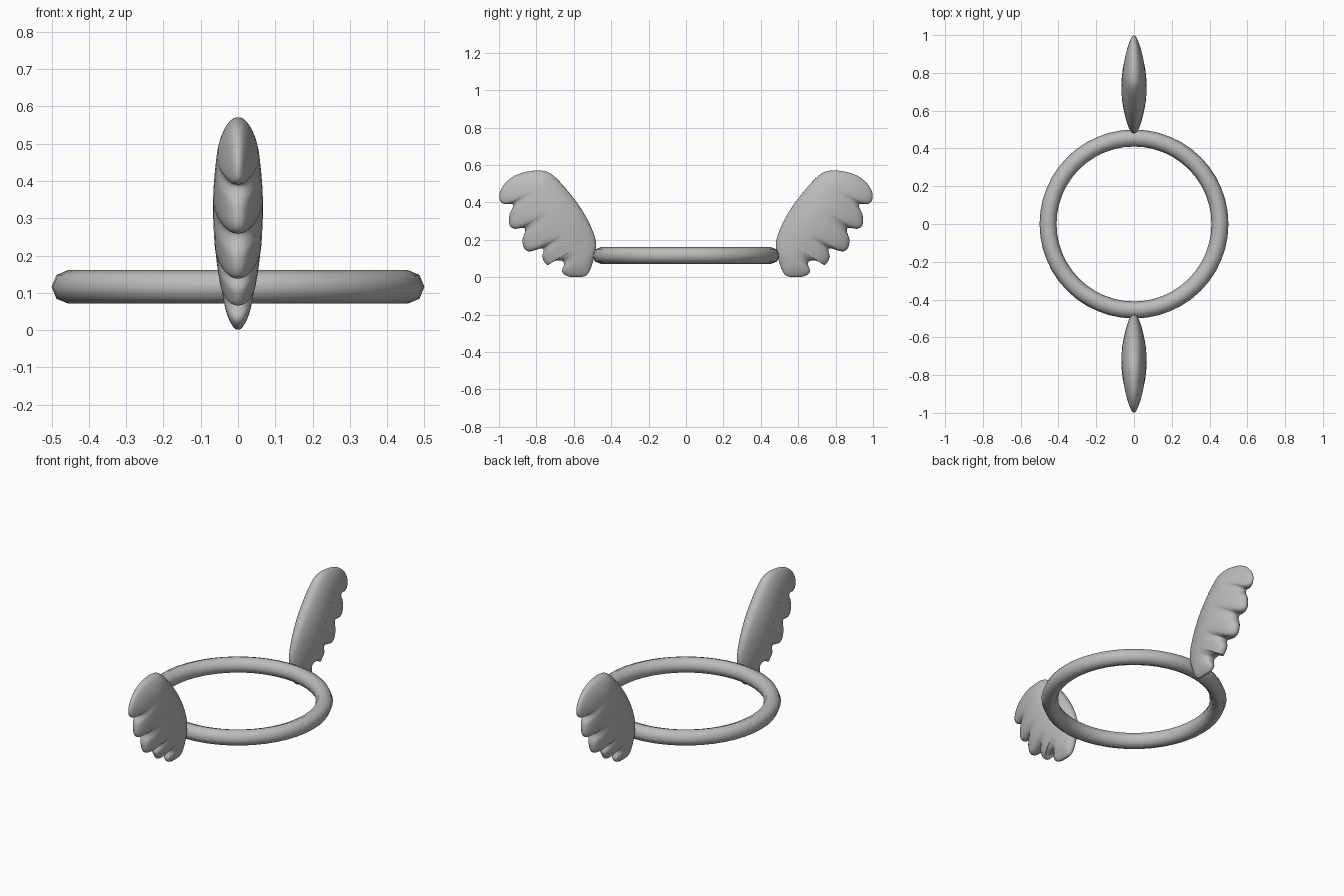
import bpy, bmesh, math
from mathutils import Vector

if "Cube" in bpy.data.objects:
    bpy.data.objects.remove(bpy.data.objects["Cube"])


def smooth_loop(points, steps):
    """Closed Catmull-Rom curve through the given points."""
    pts = [Vector(p) for p in points]
    n, out = len(pts), []
    for i in range(n):
        a, b, c, d = (pts[(i + k - 1) % n] for k in range(4))
        for j in range(steps):
            t = j / steps
            out.append(0.5 * (2 * b + (c - a) * t + (2 * a - 5 * b + 4 * c - d) * t ** 2
                              + (3 * b - a - 3 * c + d) * t ** 3))
    return out


# Wing outline in (y, z): leading edge, then the five feather tips
OUTLINE = [
    (.481, .15), (.486, .21), (.52, .295), (.57, .38), (.635, .465), (.70, .535),
    (.75, .566), (.82, .569), (.90, .55), (.96, .51), (.995, .455), (.994, .41),
    (.97, .391), (.932, .392), (.925, .375), (.944, .335), (.944, .28), (.917, .259),
    (.868, .264), (.86, .245), (.874, .20), (.865, .155), (.835, .138), (.77, .155),
    (.762, .14), (.768, .105), (.742, .066), (.71, .085), (.665, .088), (.652, .07),
    (.663, .03), (.635, .006), (.59, .001), (.54, .006), (.515, .035), (.497, .085),
]
SPINE_A, SPINE_B = Vector((.57, .08)), Vector((.80, .47))

# Mid grey finish
grey = bpy.data.materials.new("grey")
grey.diffuse_color = (0.5, 0.5, 0.5, 1)
grey.use_nodes = True
grey.node_tree.nodes["Principled BSDF"].inputs["Base Color"].default_value = grey.diffuse_color


def half_thickness(y, z):
    """Thickest in the middle of the wing, thin at the feather tips."""
    return 0.067 * (1 - ((z - .32) / .42) ** 2) * (1 - .5 * ((y - .73) / .27) ** 2)


def make_wing(name, side):
    bm = bmesh.new()
    loop = smooth_loop(OUTLINE, 5)
    axis = SPINE_B - SPINE_A
    rings = 9
    centres = []
    for p in loop:
        t = min(1, max(0, (p - SPINE_A).dot(axis) / axis.length_squared))
        centres.append(SPINE_A + axis * (round(t * 30) / 30))
    for face_side in (1, -1):
        rows = []
        for r in range(rings + 1):
            ang = r / rings * math.pi / 2
            s = math.cos(ang)
            row = []
            for p, c in zip(loop, centres):
                q = c.lerp(p, s)
                x = face_side * half_thickness(q.x, q.y) * math.sin(ang) ** 0.85
                row.append(bm.verts.new((x, side * q.x, q.y)))
            rows.append(row)
        n = len(loop)
        for lower, upper in zip(rows, rows[1:]):
            for i in range(n):
                j = (i + 1) % n
                bm.faces.new((lower[i], lower[j], upper[j], upper[i]))
    # weld the rim and the central ridge
    bmesh.ops.remove_doubles(bm, verts=bm.verts, dist=0.0003)
    bmesh.ops.recalc_face_normals(bm, faces=bm.faces)
    for f in bm.faces:
        f.smooth = True
    mesh = bpy.data.meshes.new(name)
    bm.to_mesh(mesh)
    bm.free()
    mesh.materials.append(grey)
    ob = bpy.data.objects.new(name, mesh)
    bpy.context.collection.objects.link(ob)
    return ob


# Ring with an eight-sided section
bpy.ops.mesh.primitive_torus_add(major_radius=0.455, minor_radius=0.045, major_segments=48,
                                 minor_segments=8, location=(0, 0, 0.116))
ring = bpy.context.object
ring.name = "ring"
ring.data.materials.append(grey)
bpy.ops.object.shade_smooth()

# Pair of mirrored wings
make_wing("back_wing", 1)
make_wing("front_wing", -1)
